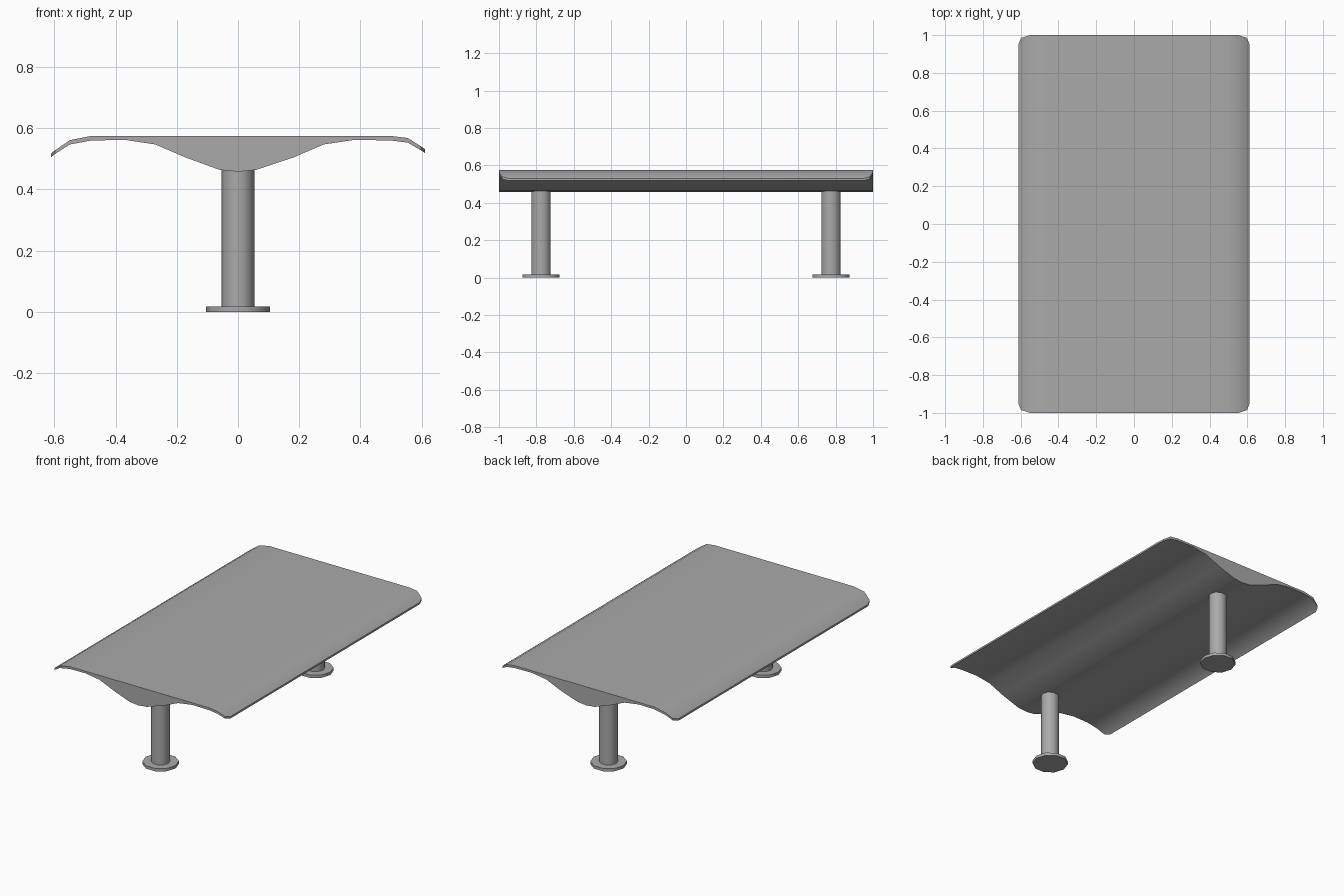
import bpy, bmesh, math
from mathutils import Matrix

cube = bpy.data.objects.get("Cube")
if cube:
    bpy.data.objects.remove(cube, do_unlink=True)

# Single grey material
GREY = (0.4, 0.4, 0.4, 1.0)
grey = bpy.data.materials.new("plain grey")
grey.use_nodes = True
grey.diffuse_color = GREY
grey.node_tree.nodes["Principled BSDF"].inputs["Base Color"].default_value = GREY


def add_object(name, bm, smooth_angle):
    bmesh.ops.recalc_face_normals(bm, faces=bm.faces)
    mesh = bpy.data.meshes.new(name)
    bm.to_mesh(mesh)
    bm.free()
    mesh.materials.append(grey)
    obj = bpy.data.objects.new(name, mesh)
    bpy.context.collection.objects.link(obj)
    bpy.ops.object.select_all(action="DESELECT")
    obj.select_set(True)
    bpy.context.view_layer.objects.active = obj
    bpy.ops.object.shade_smooth_by_angle(angle=math.radians(smooth_angle))
    return obj


def add_disc(name, y, radius, z_low, z_high):
    bm = bmesh.new()
    place = Matrix.Translation((0, y, (z_low + z_high) / 2)) @ Matrix.Rotation(math.pi / 2, 4, "Z")
    bmesh.ops.create_cone(bm, cap_ends=True, segments=10, radius1=radius, radius2=radius,
                          depth=z_high - z_low, matrix=place)
    return add_object(name, bm, 40)


# Curved top: cross-section stations (x, top z, underside z, half length)
stations = [
    (-0.612, 0.517, 0.505, 0.95), (-0.598, 0.528, 0.516, 0.985),
    (-0.55, 0.561, 0.547, 1), (-0.48, 0.575, 0.56, 1),
    (-0.37, 0.575, 0.562, 1), (-0.27, 0.575, 0.547, 1),
    (-0.17, 0.575, 0.504, 1), (-0.06, 0.575, 0.464, 1),
    (0, 0.575, 0.458, 1),
    (0.06, 0.575, 0.464, 1), (0.18, 0.575, 0.504, 1),
    (0.28, 0.575, 0.547, 1), (0.38, 0.575, 0.562, 1),
    (0.5, 0.575, 0.56, 1), (0.555, 0.568, 0.553, 1),
    (0.598, 0.541, 0.528, 0.985), (0.612, 0.531, 0.519, 0.95),
]
bm = bmesh.new()
rings = []
for x, top, under, half in stations:
    corners = [(x, -half, top), (x, half, top), (x, half, under), (x, -half, under)]
    rings.append([bm.verts.new(c) for c in corners])
for a, b in zip(rings, rings[1:]):
    for i in range(4):
        j = (i + 1) % 4
        bm.faces.new((a[i], a[j], b[j], b[i]))
bm.faces.new(rings[0])
bm.faces.new(rings[-1])
add_object("curved_top", bm, 40)

# Two round posts, each on a thin foot plate
for side, y in (("front", -0.775), ("back", 0.775)):
    add_disc(side + "_post", y, 0.054, 0.01, 0.475)
    add_disc(side + "_foot_plate", y, 0.105, 0, 0.018)
